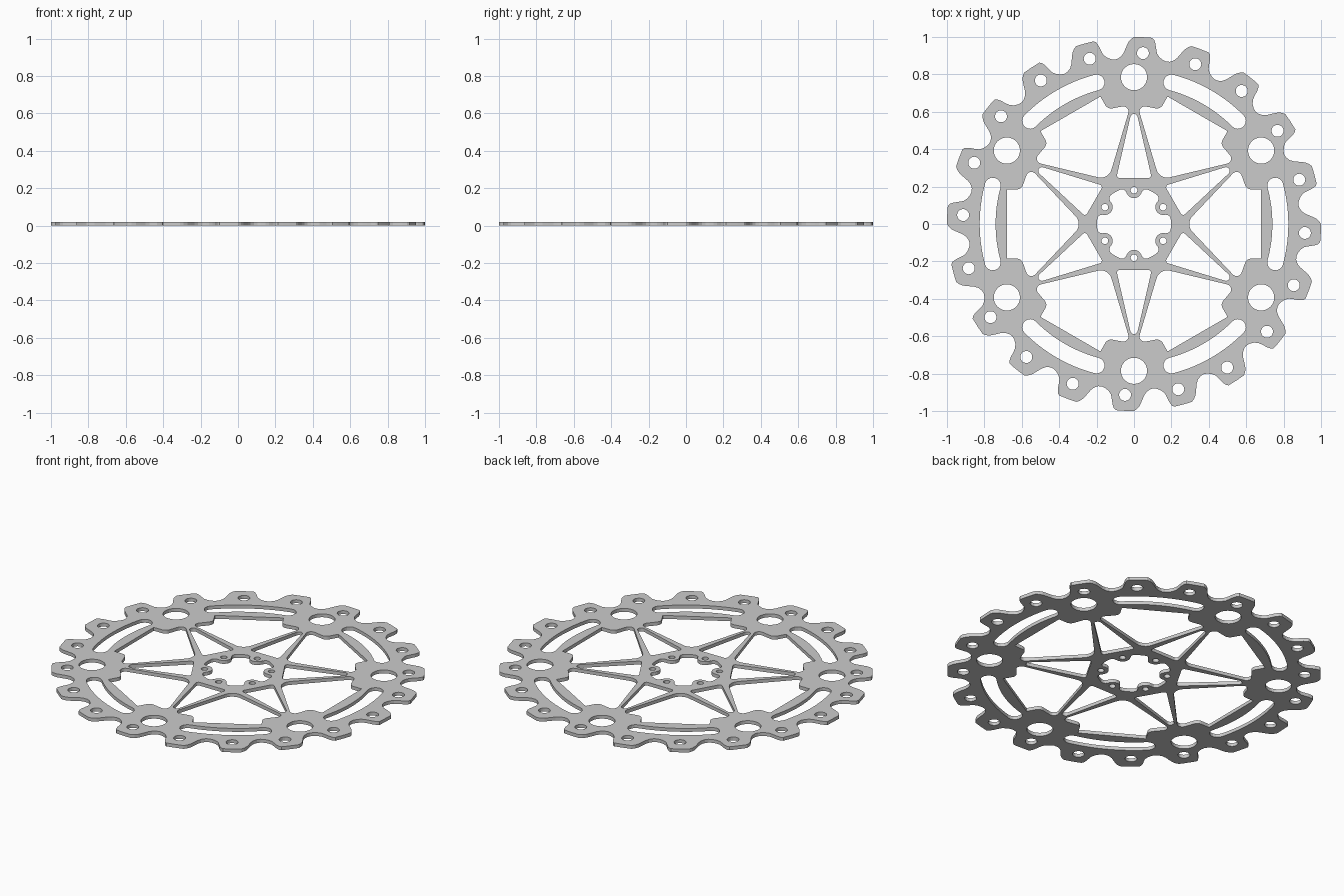
import bpy, bmesh, math
from mathutils import Vector

if "Cube" in bpy.data.objects:
    bpy.data.objects.remove(bpy.data.objects["Cube"])

THICK = 0.02


def polar(r, deg):
    a = math.radians(deg)
    return Vector((r * math.cos(a), r * math.sin(a)))


def turn(points, deg):
    a = math.radians(deg)
    c, s = math.cos(a), math.sin(a)
    return [Vector((p[0] * c - p[1] * s, p[0] * s + p[1] * c)) for p in points]


def circle(center, r, n=28):
    return [Vector(center) + polar(r, 360 * i / n) for i in range(n)]


def rounded(corners, steps=8):
    """Closed outline from (x, y, fillet radius) corners."""
    out, n = [], len(corners)
    for i, (x, y, r) in enumerate(corners):
        p = Vector((x, y))
        a = (Vector(corners[i - 1][:2]) - p).normalized()
        b = (Vector(corners[(i + 1) % n][:2]) - p).normalized()
        half = a.angle(b) / 2
        c = p + (a + b).normalized() * (r / math.sin(half))
        t = r / math.tan(half)
        u, v = p + a * t - c, p + b * t - c
        sweep = u.angle_signed(v)
        for k in range(steps + 1):
            ang = -sweep * k / steps
            out.append(c + turn([u], math.degrees(ang))[0])
    return out


loops = []

# Scalloped rim: twenty hooked teeth
tooth = [(1.0, 90), (1.0, 88), (1.0, 86), (1.0, 84.4), (0.992, 83.8), (0.97, 83.2),
         (0.945, 82.8), (0.92, 82.3), (0.902, 81.3), (0.89, 80), (0.885, 78.8),
         (0.888, 77.6), (0.9, 76.3), (0.918, 75.4), (0.945, 74.6), (0.972, 73.8),
         (0.99, 72.9)]
loops.append([polar(r, a - 18 * i) for i in range(20) for r, a in tooth])

# Rim holes
for i in range(20):
    loops.append(circle(polar(0.915, 87 - 18 * i), 0.032, 20))

# Curved slot with rounded ends
span = 15.2
slot = [polar(0.825, -span + 2 * span * i / 16) for i in range(17)]
slot += [polar(0.7825, span) + polar(0.0425, span + 180 * i / 8) for i in range(1, 8)]
slot += [polar(0.74, span - 2 * span * i / 16) for i in range(17)]
slot += [polar(0.7825, -span) + polar(0.0425, 180 - span + 180 * i / 8) for i in range(1, 8)]

# Wide window between spokes, mirrored about its axis
upper = [(0.56, 0.303, 0.028), (0.602, 0.185, 0.035), (0.68, 0.185, 0.005)]
window = rounded([(0.273, 0, 0.06)] + upper + [(x, -y, r) for x, y, r in reversed(upper)])

# Narrow window inside each pair of spokes
star = rounded([(0, 0.657, 0.02), (-0.095, 0.245, 0.015), (0.095, 0.245, 0.015)])

for i in range(6):
    loops.append(turn(slot, 60 * i))
    loops.append(turn(window, 60 * i))
    loops.append(turn(star, 60 * i))
    loops.append(circle(polar(0.785, 30 + 60 * i), 0.07, 32))
    loops.append(circle(polar(0.18, 30 + 60 * i), 0.018, 16))

# Lobed centre opening
side = [(14, 0.174), (15, 0.186), (17.5, 0.194), (21, 0.198), (25.5, 0.198)]
lobe = [polar(r, -a) for a, r in reversed(side)]
lobe += [Vector((0.18, 0)) + polar(0.042, 265 - 170 * i / 10) for i in range(11)]
lobe += [polar(r, a) for a, r in side]
loops.append([p for i in range(6) for p in turn(lobe, 30 + 60 * i)])

# Fill the outlines and give the plate its thickness
curve = bpy.data.curves.new("brake_disc_outline", 'CURVE')
curve.dimensions = '2D'
curve.fill_mode = 'BOTH'
curve.extrude = THICK / 2
for pts in loops:
    s = curve.splines.new('POLY')
    s.points.add(len(pts) - 1)
    for sp, p in zip(s.points, pts):
        sp.co = (p[0], p[1], 0, 1)
    s.use_cyclic_u = True
source = bpy.data.objects.new("brake_disc_outline", curve)
bpy.context.collection.objects.link(source)
bpy.context.view_layer.update()
mesh = bpy.data.meshes.new_from_object(source.evaluated_get(bpy.context.evaluated_depsgraph_get()))
bpy.data.objects.remove(source)

bm = bmesh.new()
bm.from_mesh(mesh)
bmesh.ops.remove_doubles(bm, verts=bm.verts, dist=0.0002)
bmesh.ops.recalc_face_normals(bm, faces=bm.faces)
bmesh.ops.translate(bm, verts=bm.verts, vec=(0, 0, THICK / 2))
for f in bm.faces:
    f.smooth = False
bm.to_mesh(mesh)
bm.free()
mesh.materials.clear()
disc = bpy.data.objects.new("brake_disc", mesh)
bpy.context.collection.objects.link(disc)
